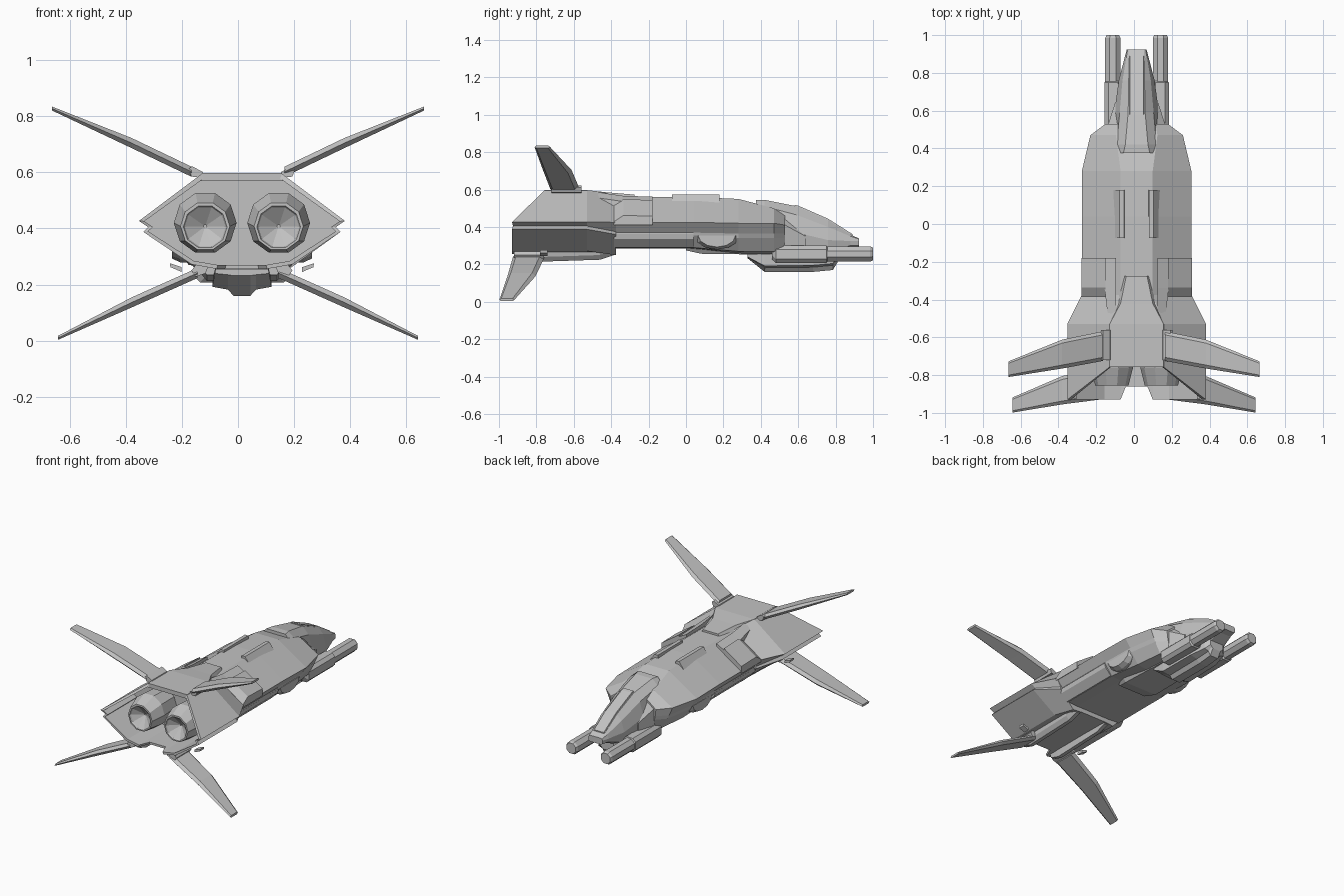
import bpy, bmesh, math

cube = bpy.data.objects.get("Cube")
if cube:
    bpy.data.objects.remove(cube, do_unlink=True)

CX = 0.014  # hull centreline

grey = bpy.data.materials.new("hull grey")
grey.use_nodes = True
COLOR = (0.54, 0.54, 0.54, 1)
grey.diffuse_color = COLOR
grey.node_tree.nodes["Principled BSDF"].inputs["Base Color"].default_value = COLOR


def skin(name, rings):
    """Join closed rings of equal length and cap both ends."""
    bm = bmesh.new()
    loops = [[bm.verts.new(p) for p in ring] for ring in rings]
    n = len(loops[0])
    for a, b in zip(loops, loops[1:]):
        for i in range(n):
            j = (i + 1) % n
            bm.faces.new((a[i], a[j], b[j], b[i]))
    bm.faces.new(loops[0])
    bm.faces.new(loops[-1])
    bmesh.ops.recalc_face_normals(bm, faces=bm.faces)
    mesh = bpy.data.meshes.new(name)
    bm.to_mesh(mesh)
    bm.free()
    mesh.materials.append(grey)
    obj = bpy.data.objects.new(name, mesh)
    bpy.context.collection.objects.link(obj)


def full(half, y=None):
    """Mirror a half profile, listed from top to bottom, into a closed ring."""
    pts = [(p[0], p[2] if y is None else y, p[1]) for p in half]
    return ([(CX + x, v, z) for x, v, z in pts]
            + [(CX - x, v, z) for x, v, z in reversed(pts)])


def pair(name, rings, cx=CX):
    for side, s in (("left", 1), ("right", -1)):
        skin(f"{side}_{name}", [[(cx + s * x, y, z) for x, y, z in r] for r in rings])


def bar(section, *ys):
    """The same (x, z) section repeated at several y positions."""
    return [[(x, y, z) for x, z in section] for y in ys]


def turned(x, sides, profile, phase=0.0):
    """Rings around an axis along y, from (radius, y, centre height)."""
    angles = [phase + math.tau * i / sides for i in range(sides)]
    return [[(x + r * math.cos(a), y, z + r * math.sin(a)) for a in angles]
            for r, y, z in profile]


def box(x0, x1, y0, y1, z0, z1, c=0.01):
    """Bar along y with its long edges and ends chamfered."""
    def ring(y, d):
        a, b, e, f = x0 + d, x1 - d, z0 + d, z1 - d
        return [(a + c, y, e), (b - c, y, e), (b, y, e + c), (b, y, f - c),
                (b - c, y, f), (a + c, y, f), (a, y, f - c), (a, y, e + c)]
    return [ring(y0, c), ring(y0 + c, 0), ring(y1 - c, 0), ring(y1, c)]


# Rear shell, hollow with a slanted opening
tail = [(.143, .595), (.367, .427), (.335, .405), (.352, .388),
        (.18, .272), (.09, .256), (.06, .256)]
edge = [-.757, -.93, -.925, -.93, -.93, -.93, -.86]
lip = [(x, z, y) for (x, z), y in zip(tail, edge)]
inner = [(x * .95, .41 + (z - .41) * .91, y) for x, z, y in lip]
deep = [(x * .95, .41 + (z - .41) * .91, -.62) for x, z in tail]
neck = [(.085, .56), (.29, .425), (.262, .375), (.262, .36),
        (.16, .25), (.09, .256), (.06, .256)]
skin("rear_shell", [full(deep), full(inner), full(lip),
                    full(tail, -.53), full(neck, -.375)])

# Main hull
mid = [(.085, .56), (.29, .425), (.25, .37), (.25, .355),
       (.2, .29), (.13, .285), (.05, .285)]
fore = [(.085, .55), (.29, .42), (.25, .365), (.24, .34),
        (.19, .27), (.12, .26), (.05, .26)]
front = [(.11, .5), (.245, .42), (.22, .365), (.21, .34),
         (.17, .27), (.11, .255), (.05, .255)]
nose = [(.1, .46), (.165, .41), (.16, .365), (.155, .34),
        (.14, .28), (.1, .265), (.05, .265)]
skin("main_hull", [full(mid, -.4), full(mid, .04), full(fore, .28),
                   full(front, .47), full(nose, .53)])

# Dorsal fairing running from the roof to the spine
skin("dorsal_fairing", [
    full([(.143, .597), (.15, .57)], -.757),
    full([(.143, .597), (.15, .57)], -.53),
    full([(.085, .585), (.12, .53)], -.42),
    full([(.055, .573), (.075, .54)], -.275)])

# Shoulder blocks, sloped along the hull side
def shoulder(y, lift):
    return [(.165, y, .51 + lift), (.292, y, .424 + lift),
            (.292, y, .41), (.165, y, .49)]
pair("shoulder_block", [shoulder(-.385, .004), shoulder(-.335, .038), shoulder(-.18, .034)])

# Fairing beside the shoulder block, sweeping back to the roof
pair("shoulder_ridge", [
    [(.11, y, .5), (.11, y, z), (w, y, z - .03), (w, y, .48)]
    for y, z, w in ((-.55, .597, .145), (-.34, .567, .17), (-.18, .562, .165))])

# Spine rails
pair("spine_rail", bar([(.06, .53), (.066, .574), (.09, .574), (.123, .53)], -.075, .18))

# Side panels and round side pods
pair("side_panel", bar([(.255, .362), (.25, .335), (.207, .29), (.17, .3)], -.385, .04))
pair("side_pod", [
    [(x, .165 + r * math.cos(a), .355 - .62 * r * math.sin(a))
     for a in [math.pi * i / 6 for i in range(7)]]
    for x, r in ((.14, .122), (.22, .122), (.25, .1))])

# Twin belly keels under the rear shell
pair("belly_keel", [
    [(.09, y, .27), (.15, y, .27), (.145, y, z + .025), (.125, y, z), (.1, y, z)]
    for y, z in ((-.9, .235), (-.83, .213), (-.46, .225), (-.385, .25))])
skin("forward_belly", [
    full([(.12, .3), (.1, .275)], .0),
    full([(.15, .3), (.12, .257)], .08),
    full([(.14, .3), (.11, .252)], .45)])

# Engines with shallow cone nozzles
for side, s in (("left", 1), ("right", -1)):
    skin(f"{side}_engine", turned(CX + s * .131, 10, [
        (.1, -.55, .42), (.112, -.76, .42), (.088, -.855, .408),
        (.078, -.855, .406), (.073, -.845, .406), (.006, -.8, .408)]))

# Cockpit
skin("cockpit", [
    full([(.07, .545), (.09, .52), (.1, .42), (.1, .28), (.05, .25)], .375),
    full([(.06, .545), (.105, .51), (.12, .42), (.11, .28), (.05, .25)], .42),
    full([(.045, .511), (.09, .465), (.118, .37), (.11, .27), (.05, .24)], .59),
    full([(.042, .437), (.075, .4), (.095, .33), (.08, .26), (.05, .24)], .76),
    full([(.04, .36), (.055, .35), (.064, .325), (.06, .302), (.04, .292)], .88),
    full([(.04, .338), (.047, .335), (.052, .325), (.05, .302), (.04, .297)], .925)])
skin("canopy_strip", [
    full([(.036, z + .007), (.042, z - .01)], y)
    for y, z in ((.58, .512), (.6, .507), (.76, .437), (.89, .355))])

# Collar around the cockpit
pair("cockpit_collar", [
    [(.08, y, .3), (.08, y, t), (w, y, t - .05), (w, y, .3)]
    for y, t, w in ((.4, .51, .16), (.53, .46, .15), (.64, .4, .115))])

# Chin pod
skin("chin_pod", [
    full([(.1, .28), (.1, .24), (.05, .235), (.03, .232)], .33),
    full([(.105, .28), (.105, .192), (.05, .182), (.03, .16)], .42),
    full([(.1, .28), (.1, .195), (.05, .185), (.03, .16)], .68),
    full([(.075, .28), (.075, .205), (.045, .195), (.03, .17)], .785),
    full([(.05, .27), (.05, .23), (.04, .22), (.03, .21)], .81)])

# Guns
pair("gun_housing", box(.08, .17, .46, .77, .208, .3, .02))
pair("gun_barrel", turned(.126, 8, [
    (.044, .7, .256), (.044, .985, .256), (.036, 1.0, .256)], math.pi / 8))

# Wings: stations of x, z, leading y, trailing y, half thickness
def wing(name, stations):
    rings = []
    for x, z, lead, trail, t in stations:
        bevel = (lead - trail) * .12
        rings.append([(x, lead, z), (x, lead - bevel, z + t), (x, trail + bevel, z + t),
                      (x, trail, z), (x, trail + bevel, z - t), (x, lead - bevel, z - t)])
    pair(name, rings, 0)

wing("upper_wing", [(.165, .602, -.568, -.725, .018), (.38, .705, -.612, -.765, .018),
                    (.664, .828, -.727, -.81, .007)])
wing("lower_wing", [(.145, .241, -.755, -.925, .018), (.38, .136, -.805, -.955, .018),
                    (.642, .01, -.918, -.998, .007)])

# Wing mounts and small stabiliser plates
pair("upper_wing_mount", bar([(.13, .58), (.18, .585), (.19, .612), (.178, .622), (.14, .602)],
                             -.72, -.56))
pair("lower_wing_mount", bar([(.12, .265), (.165, .27), (.18, .25), (.165, .228), (.13, .24)],
                             -.92, -.76))
pair("stabiliser_plate", bar([(.215, .245), (.255, .262), (.257, .276), (.215, .262)],
                             -.78, -.74))
